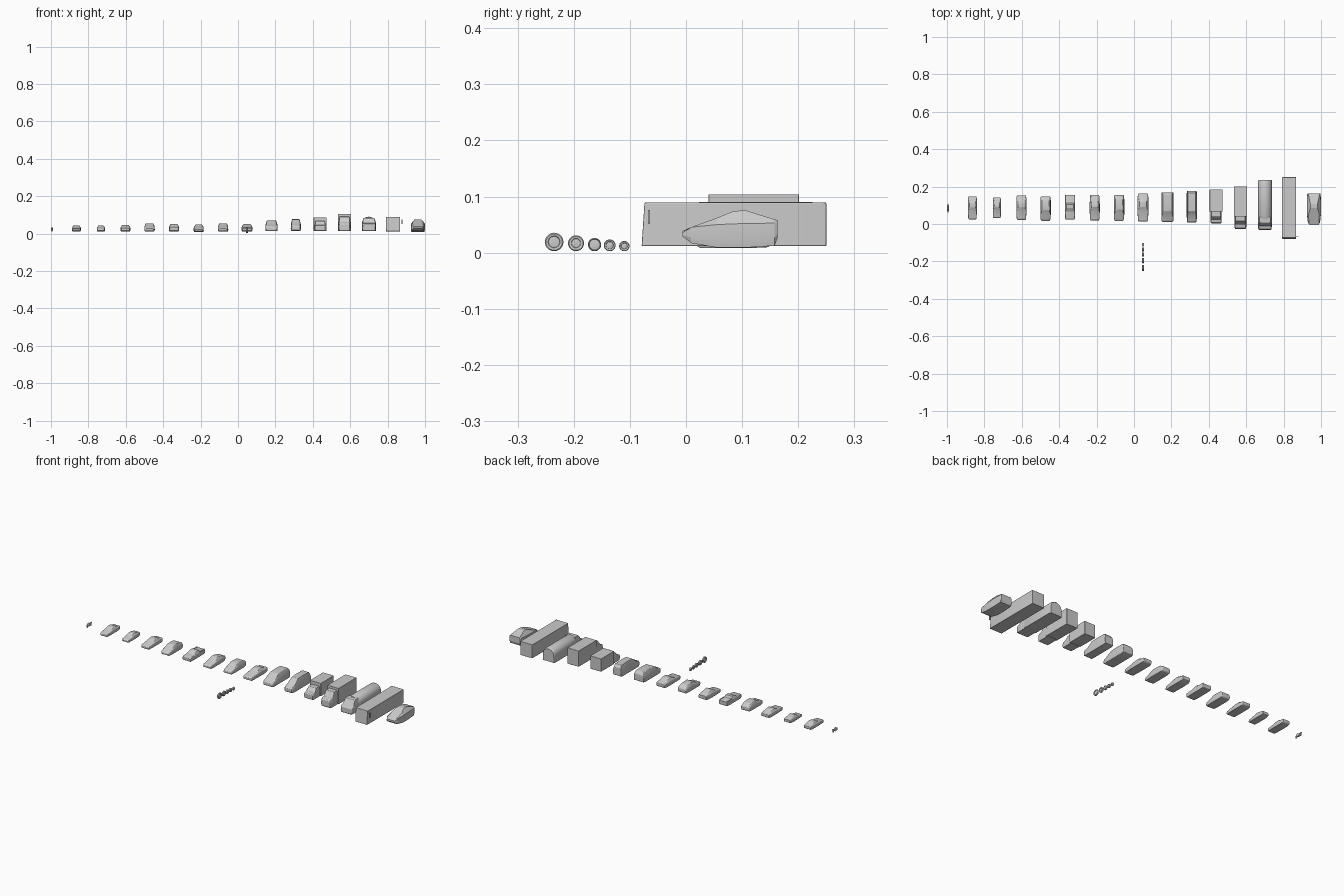
import bpy, math

def finish(name, verts, faces, bevel=0.0, angle=35, segs=2):
    me = bpy.data.meshes.new(name)
    me.from_pydata(verts, [], faces)
    ob = bpy.data.objects.new(name, me)
    bpy.context.collection.objects.link(ob)
    bpy.ops.object.select_all(action='DESELECT')
    ob.select_set(True)
    bpy.context.view_layer.objects.active = ob
    bpy.ops.object.mode_set(mode='EDIT')
    bpy.ops.mesh.select_all(action='SELECT')
    bpy.ops.mesh.remove_doubles(threshold=0.00002)
    bpy.ops.mesh.normals_make_consistent(inside=False)
    bpy.ops.object.mode_set(mode='OBJECT')
    if bevel:
        m = ob.modifiers.new("bevel", 'BEVEL')
        m.width, m.segments, m.limit_method = bevel, segs, 'ANGLE'
        m.angle_limit = math.radians(25)
    bpy.ops.object.shade_smooth_by_angle(angle=math.radians(angle))
    return ob

def skin(name, rings, **kw):
    """Loft closed rings of equal length and cap both ends."""
    n = len(rings[0])
    verts = [p for r in rings for p in r]
    faces = [(k*n+i, k*n+(i+1) % n, (k+1)*n+(i+1) % n, (k+1)*n+i)
             for k in range(len(rings)-1) for i in range(n)]
    faces += [tuple(range(n)), tuple(range((len(rings)-1)*n, len(rings)*n))]
    return finish(name, verts, faces, **kw)

def vehicle(name, x, hw, y0, y1, z0, z1, stations, **kw):
    """stations: (along, width, sill, belt, top, roof width), all as fractions."""
    rings = []
    for t, w, s, b, h, r in stations:
        y = y0+(y1-y0)*t
        half = [(.93*w, s), (w, s+(b-s)*.35), (.98*w, b), (r, h)]
        pts = half+[(-a, c) for a, c in reversed(half)]
        rings.append([(x+a*hw, y, z0+(z1-z0)*c) for a, c in pts])
    return skin(name, rings, **kw)

def box(name, x, hw, y0, y1, z0, z1, bevel=.001):
    return skin(name, [[(x-hw, y, z0), (x+hw, y, z0), (x+hw, y, z1), (x-hw, y, z1)]
                       for y in (y0, y1)], bevel=bevel)

# body styles
SEDAN = [(0, .8, .1, .35, .40, .7), (.05, .93, 0, .45, .52, .78), (.34, 1, 0, .58, .64, .84),
         (.52, 1, 0, .60, .99, .66), (.70, 1, 0, .60, 1, .64), (.86, 1, 0, .60, .69, .78),
         (.97, .92, .05, .58, .65, .76), (1, .85, .15, .45, .58, .72)]
COUPE = [(0, .78, .12, .3, .34, .68), (.06, .93, 0, .42, .48, .76), (.33, 1, 0, .55, .60, .84),
         (.53, 1, 0, .60, 1, .62), (.64, 1, 0, .60, .99, .6), (.92, .95, .03, .62, .70, .74),
         (1, .86, .15, .5, .62, .72)]
WAGON = [(0, .75, .12, .3, .36, .66), (.07, .93, 0, .42, .5, .76), (.24, 1, 0, .52, .62, .82),
         (.44, 1, 0, .58, .97, .72), (.6, 1, 0, .58, 1, .72), (.84, 1, 0, .58, .93, .7),
         (.97, .93, .04, .54, .68, .74), (1, .85, .15, .45, .55, .7)]
PICKUP = [(0, .85, .1, .45, .5, .76), (.04, .95, 0, .55, .6, .82), (.32, 1, 0, .6, .67, .86),
          (.46, 1, 0, .62, 1, .7), (.61, 1, 0, .62, 1, .7), (.66, 1, 0, .62, .66, .88),
          (.98, 1, .03, .62, .66, .88), (1, .95, .1, .58, .64, .86)]
VAN = [(0, .83, .08, .3, .36, .74), (.04, .95, 0, .38, .48, .82), (.16, 1, 0, .46, .56, .86),
       (.36, 1, 0, .58, .97, .74), (.6, 1, 0, .6, 1, .74), (.93, 1, 0, .6, .97, .74),
       (1, .96, .06, .55, .72, .8)]
CAB = [(0, .88, .06, .4, .46, .8), (.06, .96, 0, .46, .54, .86), (.3, 1, 0, .52, .6, .9),
       (.55, 1, 0, .6, .98, .8), (1, 1, 0, .6, 1, .8)]

# row of cars, smallest to largest
vehicle("sedan_small", -.864, .024, .025, .147, .012, .044, SEDAN, bevel=.0012)
vehicle("coupe_small", -.733, .022, .031, .142, .012, .044, COUPE, bevel=.0012)
vehicle("sedan_mid", -.602, .027, .022, .152, .012, .046, SEDAN, bevel=.0012)
vehicle("hatchback", -.473, .028, .017, .147, .012, .055, WAGON, bevel=.004, segs=3, angle=60)
vehicle("pickup", -.342, .027, .024, .156, .012, .050, PICKUP, bevel=.0008)
for s in (-1, 1):
    box("bed_rail", -.342+s*.023, .0015, .112, .155, .034, .040, .0004)
vehicle("sports_sedan", -.210, .027, .018, .155, .008, .049, COUPE, bevel=.0012)
vehicle("minivan", -.080, .028, .015, .154, .012, .055, WAGON, bevel=.004, segs=3, angle=60)
vehicle("sedan_large", .048, .029, .013, .163, .012, .051, SEDAN, bevel=.0012)
vehicle("van", .179, .033, .011, .169, .013, .070, VAN, bevel=.002, angle=45)
vehicle("tall_van", .309, .027, .008, .177, .013, .077, VAN, bevel=.001)

# box trucks
vehicle("small_truck_cab", .439, .030, .004, .072, .013, .068, CAB, bevel=.001)
box("small_truck_box", .439, .034, .067, .184, .014, .087)
vehicle("large_truck_cab", .569, .032, -.026, .050, .013, .091, CAB, bevel=.001)
box("large_truck_box", .569, .035, .040, .201, .014, .104)

# arched roof coach
ring = [(-.038, .014), (.038, .014)] + [
    (.037*math.cos(a), .055+.035*math.sin(a)) for a in [math.pi*i/16 for i in range(17)]]
rings = [[(.700+px*k, y, .014+(pz-.014)*h) for px, pz in ring]
         for y, k, h in ((.030, .94, .96), (.036, 1, 1), (.225, 1, 1), (.232, .96, .97), (.235, .9, .93))]
skin("coach_body", rings, angle=40)
vehicle("coach_nose", .700, .037, -.031, .038, .014, .084, CAB, bevel=.0015)

# long bus with mirror
rings = []
for y0, y1, k in ((-.079, -.074, .97), (-.073, -.069, 1), (.243, .243, 1), (.250, .250, .98)):
    rings.append([(.829+s*.038*k, y, z) for s, y, z in
                  ((-1, y0, .012), (1, y0, .012), (1, y1, .089), (-1, y1, .089))])
skin("bus_body", rings, bevel=.0012)
box("bus_mirror", .877, .003, -.068, -.064, .052, .076, .0008)
box("mirror_arm", .871, .006, -.067, -.065, .074, .076, 0)

# faceted wedge car
WEDGE = [(0, .6, .5, .5, .42, .5), (.09, .86, .12, .55, .54, .72), (.36, 1, 0, .62, .80, .74),
         (.54, 1, 0, .64, .99, .50), (.67, 1, 0, .65, 1, .50), (.97, .95, .05, .66, .76, .78),
         (1, .88, .25, .6, .74, .76)]
WEDGE[0] = (0, .62, .3, .40, .45, .55)
vehicle("wedge_car", .962, .038, -.006, .163, .009, .075, WEDGE, angle=15)

# tiny motorcycle: slim body on two discs
vehicle("bike_body", -.9945, .0055, .062, .106, .015, .034,
        [(0, .4, .3, .45, .5, .3), (.25, .9, .1, .5, .85, .5), (.4, 1, 0, .6, 1, .5),
         (.6, 1, 0, .5, .65, .6), (1, .5, .5, .7, .8, .4)], angle=20)

def wheel(name, x, y, z, r, w, hub, n=32):
    """Lathed tyre with a recessed hub."""
    prof = [(0, -w*.6), (r*hub*.5, -w*.6), (r*hub, -w*.45), (r*hub*1.08, -w*.8), (r*.88, -w),
            (r, -w*.65)]
    prof += [(a, -b) for a, b in reversed(prof)]
    verts = [(x+b, y+a*math.cos(t), z+a*math.sin(t))
             for t in [2*math.pi*i/n for i in range(n)] for a, b in prof]
    m = len(prof)
    faces = [(i*m+j, i*m+j+1, (i+1) % n*m+j+1, (i+1) % n*m+j) for i in range(n) for j in range(m-1)]
    finish(name, verts, faces, angle=35)

# loose wheels in front, largest to smallest
for i, (y, r, hub) in enumerate(((-.235, .0165, .6), (-.196, .0142, .55), (-.163, .0118, .8),
                                 (-.136, .0105, .6), (-.110, .0092, .55))):
    wheel("wheel_%d" % (i+1), .048, y, r+.0025, r, .0048, hub)
for y in (.067, .099):
    wheel("bike_wheel", -.9945, y, .017, .006, .002, .6, 16)
